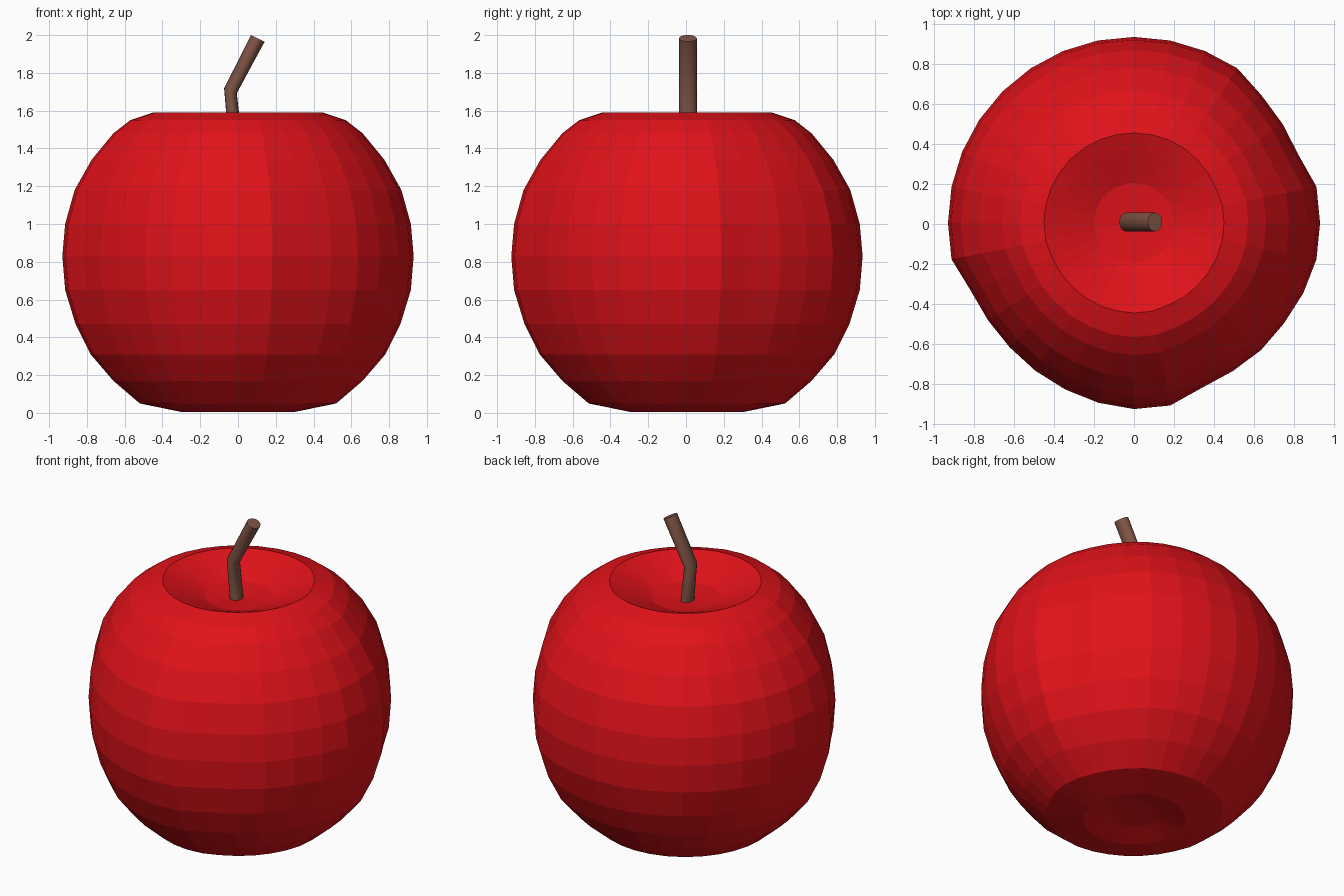
import bpy, bmesh, math
from mathutils import Vector

if "Cube" in bpy.data.objects:
    bpy.data.objects.remove(bpy.data.objects["Cube"])

SIDES = 32


def make_object(name, bm, color, smooth):
    bmesh.ops.recalc_face_normals(bm, faces=bm.faces)
    mesh = bpy.data.meshes.new(name)
    bm.to_mesh(mesh)
    bm.free()
    obj = bpy.data.objects.new(name, mesh)
    bpy.context.collection.objects.link(obj)
    mat = bpy.data.materials.new(name + "_color")
    mat.diffuse_color = (*color, 1)
    mat.use_nodes = True
    mat.node_tree.nodes["Principled BSDF"].inputs["Base Color"].default_value = mat.diffuse_color
    mesh.materials.append(mat)
    if smooth:
        bpy.context.view_layer.objects.active = obj
        obj.select_set(True)
        bpy.ops.object.shade_smooth_by_angle(angle=math.radians(35))
        obj.select_set(False)
    return obj


def bridge(bm, a, b):
    n = len(a)
    for i in range(n):
        bm.faces.new((a[i], a[(i + 1) % n], b[(i + 1) % n], b[i]))


# Apple body: faceted lathe with hollows at both ends
profile = [(0.15, 0.04), (0.30, 0.005), (0.52, 0.05), (0.66, 0.17), (0.78, 0.31),
           (0.86, 0.47), (0.915, 0.65), (0.93, 0.83), (0.915, 1.00), (0.865, 1.18),
           (0.775, 1.34), (0.66, 1.48), (0.57, 1.55), (0.45, 1.59), (0.37, 1.56),
           (0.20, 1.49)]
# Flattened flanks: side index -> radius factor at the equator
dents = {2: .957, 3: .96, 4: .97, 18: .95, 19: .943, 20: .945, 21: .955, 22: .968,
         23: .985, 26: .958, 27: .957, 28: .966, 29: .97, 30: .985}
bm = bmesh.new()
rings = []
for r, z in profile:
    w = (r / 0.93) ** 2
    ring = []
    for i in range(SIDES):
        a = math.tau * i / SIDES
        rr = r * (1 - (1 - dents.get(i, 1)) * w)
        ring.append(bm.verts.new((rr * math.cos(a), rr * math.sin(a) + 0.005, z)))
    rings.append(ring)
for a, b in zip(rings, rings[1:]):
    bridge(bm, a, b)
for ring, z in ((rings[0], 0.05), (rings[-1], 1.47)):
    tip = bm.verts.new((0, 0.005, z))
    for i in range(SIDES):
        bm.faces.new((ring[i], ring[(i + 1) % SIDES], tip))
make_object("apple_body", bm, (0.75, 0.006, 0.01), False)

# Stem: kinked tube; each section is centre x, z, tilt in the xz plane
bm = bmesh.new()
rings = []
for x, z, tilt, rx in ((-0.015, 1.45, -0.1, 0.036), (-0.04, 1.705, 0.38, 0.036),
                       (0.105, 1.983, 0.46, 0.040)):
    u = Vector((math.cos(tilt), 0, -math.sin(tilt)))
    ring = []
    for i in range(16):
        a = math.tau * i / 16
        p = Vector((x, 0.01, z)) + u * rx * math.cos(a) + Vector((0, 0.047 * math.sin(a), 0))
        ring.append(bm.verts.new(p))
    rings.append(ring)
for a, b in zip(rings, rings[1:]):
    bridge(bm, a, b)
bm.faces.new(rings[0])
bm.faces.new(rings[-1])
make_object("stem", bm, (0.22, 0.09, 0.06), True)
